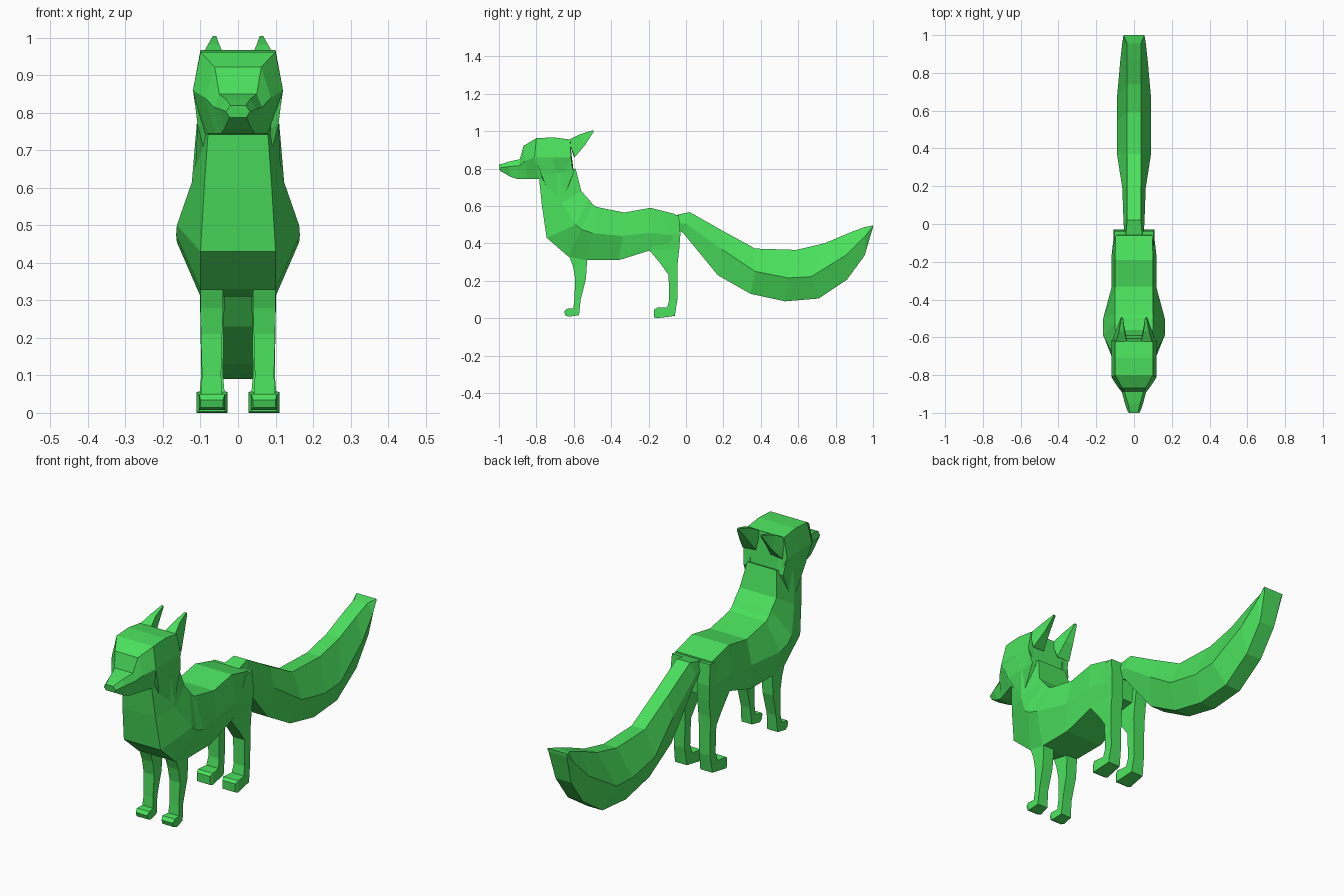
import bpy, bmesh

green = bpy.data.materials.new("fox_green")
green.diffuse_color = (0.07, 0.75, 0.11, 1.0)


def loft(name, rings, mirrored=False):
    """Skin a list of equal-length point rings, cap both ends, optionally mirror in x."""
    bm = bmesh.new()
    loops = [[bm.verts.new(p) for p in ring] for ring in rings]
    n = len(loops[0])
    for a, b in zip(loops, loops[1:]):
        for i in range(n):
            j = (i + 1) % n
            bm.faces.new((a[i], a[j], b[j], b[i]))
    bm.faces.new(loops[0][::-1])
    bm.faces.new(loops[-1])
    bmesh.ops.remove_doubles(bm, verts=bm.verts, dist=0.0005)
    if mirrored:
        geom = bm.verts[:] + bm.edges[:] + bm.faces[:]
        bmesh.ops.mirror(bm, geom=geom, axis='X', merge_dist=-1)
    bmesh.ops.recalc_face_normals(bm, faces=bm.faces)
    mesh = bpy.data.meshes.new(name)
    bm.to_mesh(mesh)
    bm.free()
    mesh.materials.append(green)
    obj = bpy.data.objects.new(name, mesh)
    bpy.context.collection.objects.link(obj)
    return obj


def hexagon(top, mid, low):
    """Symmetric six-point section; each level is (half width, y, z)."""
    right = [top, mid, low]
    return right + [(-x, y, z) for x, y, z in reversed(right)]


def leg_ring(x_in, x_out, front, back):
    """Four-point leg section from its front and back (y, z)."""
    return [(x_in, *front), (x_out, *front), (x_out, *back), (x_in, *back)]


# Neck, chest and trunk
loft("body", [hexagon(*s) for s in [
    ((.080, -.59, .80), (.110, -.68, .77), (.080, -.785, .742)),
    ((.100, -.56, .68), (.123, -.665, .615), (.090, -.77, .60)),
    ((.100, -.52, .635), (.163, -.59, .50), (.100, -.745, .43)),
    ((.100, -.50, .61), (.165, -.56, .475), (.100, -.63, .33)),
    ((.100, -.48, .595), (.163, -.50, .455), (.100, -.54, .31)),
    ((.100, -.33, .565), (.120, -.34, .44), (.100, -.36, .31)),
    ((.100, -.19, .59), (.120, -.18, .457), (.098, -.20, .36)),
    ((.098, -.06, .557), (.105, -.045, .44), (.098, -.06, .38)),
]])

# Skull, brow and snout
loft("head", [hexagon(*s) for s in [
    ((.100, -.62, .955), (.120, -.615, .86), (.085, -.60, .76)),
    ((.100, -.71, .967), (.120, -.71, .86), (.098, -.69, .71)),
    ((.100, -.80, .962), (.120, -.81, .86), (.080, -.79, .745)),
    ((.062, -.868, .922), (.088, -.86, .84), (.060, -.85, .745)),
    ((.050, -.888, .85), (.064, -.89, .815), (.045, -.905, .745)),
    ((.032, -.95, .836), (.048, -.95, .81), (.036, -.94, .757)),
    ((.020, -1.0, .82), (.032, -.997, .803), (.022, -.995, .788)),
]])

# Cheek ruffs running from the head down the neck
loft("cheek_ruffs", [
    [(.080, -.80, .86), (.119, -.81, .86), (.119, -.62, .86), (.080, -.61, .86)],
    [(.070, -.77, .75), (.108, -.775, .77), (.108, -.60, .78), (.070, -.60, .78)],
    [(.060, -.72, .64), (.075, -.72, .64), (.115, -.665, .62), (.060, -.66, .62)],
], mirrored=True)

# Swept-back ears
loft("ears", [
    [(.035, -.63, .95), (.097, -.63, .952), (.108, -.595, .86), (.040, -.60, .865)],
    [(.050, -.57, .982), (.080, -.57, .982), (.086, -.54, .925), (.050, -.55, .93)],
    [(.058, -.497, 1.005), (.067, -.497, 1.005), (.069, -.493, .998), (.058, -.495, .998)],
], mirrored=True)

# Bushy drooping tail with a flat tip edge
loft("tail", [hexagon(*s) for s in [
    ((.045, -.07, .548), (.050, -.05, .51), (.040, -.04, .47)),
    ((.036, .02, .567), (.055, .00, .505), (.040, -.015, .455)),
    ((.036, .20, .465), (.062, .19, .37), (.040, .17, .23)),
    ((.036, .37, .372), (.090, .37, .25), (.042, .345, .13)),
    ((.036, .59, .365), (.090, .545, .215), (.042, .53, .09)),
    ((.036, .74, .40), (.090, .67, .222), (.042, .71, .105)),
    ((.036, .87, .455), (.073, .86, .34), (.042, .86, .205)),
    ((.036, .955, .487), (.062, .96, .44), (.042, .955, .335)),
    ((.055, 1.0, .496), (.055, 1.0, .492), (.050, .998, .480)),
]])

# Front legs with small forward paws
loft("front_legs", [leg_ring(*s) for s in [
    (.040, .100, (-.63, .345), (-.53, .345)),
    (.040, .100, (-.605, .28), (-.53, .29)),
    (.042, .099, (-.592, .21), (-.535, .21)),
    (.045, .096, (-.597, .10), (-.563, .10)),
    (.042, .099, (-.602, .052), (-.572, .016)),
    (.035, .104, (-.638, .050), (-.625, .008)),
    (.040, .100, (-.652, .035), (-.645, .014)),
]], mirrored=True)

# Rear legs with haunches and larger paws
loft("rear_legs", [leg_ring(*s) for s in [
    (.045, .103, (-.085, .548), (-.038, .552)),
    (.040, .108, (-.14, .45), (-.030, .45)),
    (.036, .101, (-.195, .362), (-.036, .37)),
    (.036, .101, (-.135, .29), (-.045, .29)),
    (.038, .100, (-.093, .23), (-.046, .23)),
    (.040, .098, (-.090, .10), (-.046, .10)),
    (.036, .102, (-.100, .057), (-.060, .012)),
    (.028, .110, (-.155, .056), (-.155, .000)),
    (.034, .104, (-.170, .045), (-.170, .004)),
]], mirrored=True)
